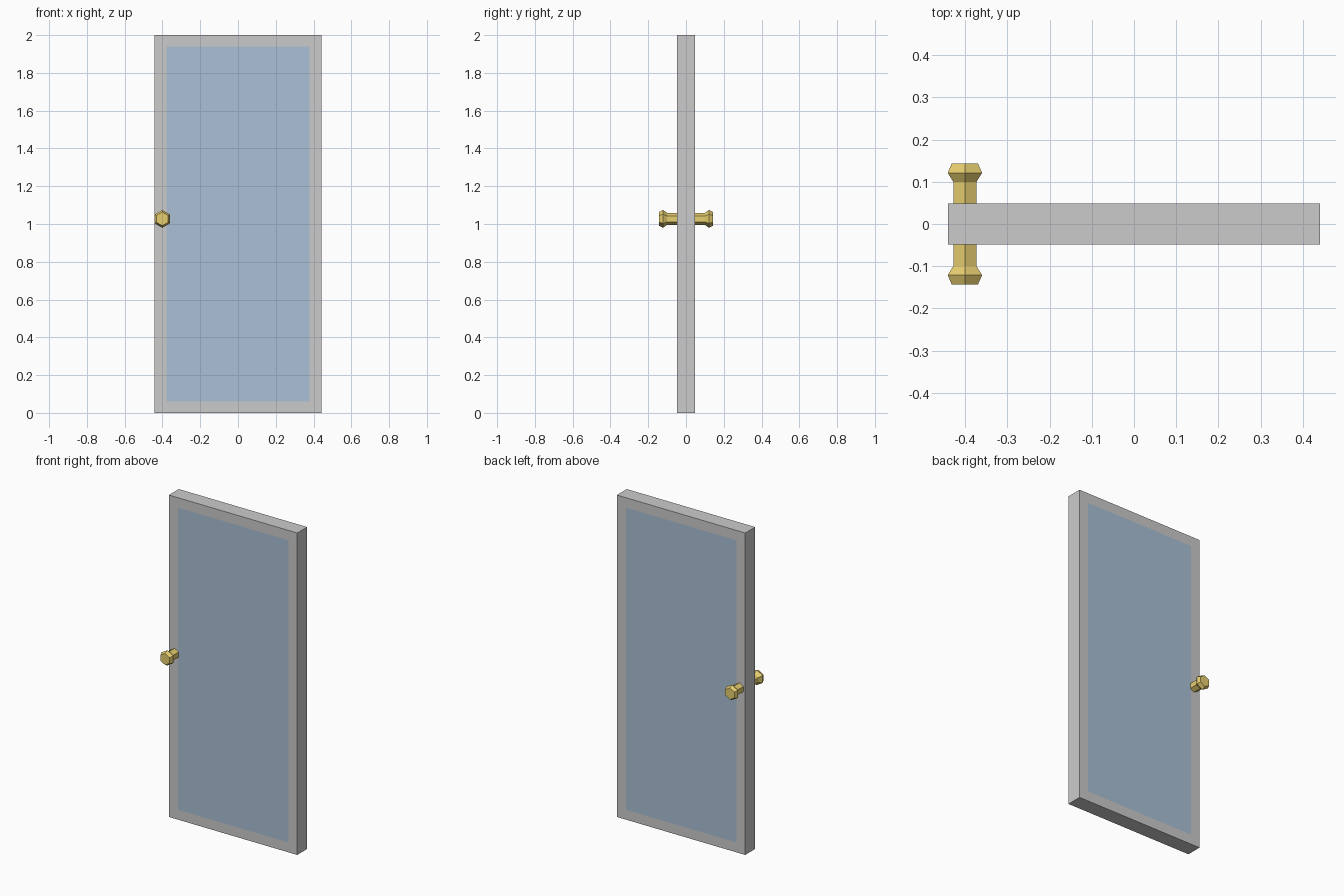
import bpy, bmesh, math

if "Cube" in bpy.data.objects:
    bpy.data.objects.remove(bpy.data.objects["Cube"])

W, D, H = 0.441, 0.0485, 2.0      # half width, half depth, height
BORDER = 0.087                    # frame width around the panel
KNOB_X, KNOB_Z = -0.401, 1.027


def material(name, rgb):
    m = bpy.data.materials.new(name)
    m.diffuse_color = (*rgb, 1)
    m.use_nodes = True
    m.node_tree.nodes["Principled BSDF"].inputs["Base Color"].default_value = m.diffuse_color
    return m


def add_object(name, bm, mats):
    bmesh.ops.recalc_face_normals(bm, faces=bm.faces)
    me = bpy.data.meshes.new(name)
    bm.to_mesh(me)
    bm.free()
    for m in mats:
        me.materials.append(m)
    ob = bpy.data.objects.new(name, me)
    bpy.context.collection.objects.link(ob)
    return ob


grey = material("frame_grey", (0.6, 0.6, 0.6))
blue = material("panel_blue", (0.40, 0.53, 0.67))
gold = material("knob_gold", (0.80, 0.62, 0.16))

# Door slab with a flush coloured panel on front and back
bm = bmesh.new()
bmesh.ops.create_cube(bm, size=1)
for v in bm.verts:
    v.co = (v.co.x * 2 * W, v.co.y * 2 * D, (v.co.z + 0.5) * H)
for f in [f for f in bm.faces if abs(f.normal.y) > 0.9]:
    bmesh.ops.inset_individual(bm, faces=[f], thickness=BORDER)
    f.material_index = 1
add_object("door", bm, [grey, blue])

# Six-sided knobs: (radius, distance from the door's centre plane)
PROFILE = [(0.0315, D - 0.002), (0.0315, 0.0995), (0.047, 0.1212), (0.036, 0.1432)]


def knob(name, side):
    bm = bmesh.new()
    rings = []
    for r, y in PROFILE:
        angles = [math.pi / 2 + i * math.tau / 6 for i in range(6)]
        rings.append([bm.verts.new((KNOB_X + r * math.cos(a), side * y,
                                    KNOB_Z + r * math.sin(a))) for a in angles])
    for a, b in zip(rings, rings[1:]):
        for i in range(6):
            j = (i + 1) % 6
            bm.faces.new((a[i], a[j], b[j], b[i]))
    bm.faces.new(rings[0])
    bm.faces.new(rings[-1])
    add_object(name, bm, [gold])


knob("front_knob", -1)
knob("back_knob", 1)
